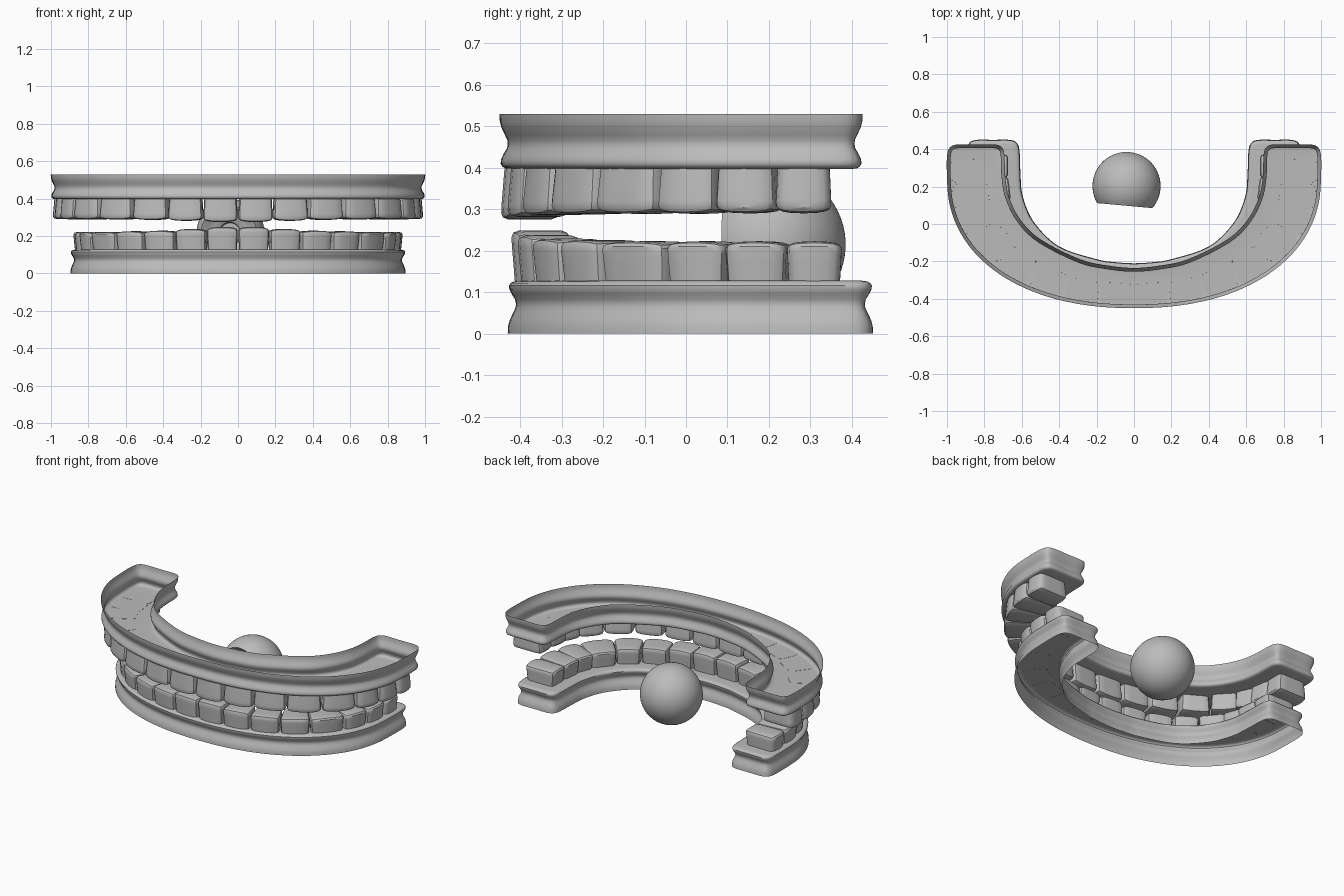
import bpy, bmesh, math
from mathutils import Vector, Matrix

if "Cube" in bpy.data.objects:
    bpy.data.objects.remove(bpy.data.objects["Cube"])

GREY = bpy.data.materials.new("plain grey")
GREY.diffuse_color = (0.5, 0.5, 0.5, 1)
GREY.use_nodes = True
GREY.node_tree.nodes["Principled BSDF"].inputs["Base Color"].default_value = GREY.diffuse_color
N = 2.2     # squareness of the dental arch


def finish(name, bm, angle=40):
    bmesh.ops.recalc_face_normals(bm, faces=bm.faces[:])
    me = bpy.data.meshes.new(name)
    bm.to_mesh(me)
    bm.free()
    me.materials.append(GREY)
    for p in me.polygons:
        p.use_smooth = True
    me.set_sharp_from_angle(angle=math.radians(angle))
    ob = bpy.data.objects.new(name, me)
    bpy.context.collection.objects.link(ob)
    return ob


def smooth_loop(pts, n=5):
    # closed Catmull-Rom through the points
    out, m = [], len(pts)
    for i in range(m):
        a, b, c, d = (pts[(i + k) % m] for k in (-1, 0, 1, 2))
        for s in range(n):
            t = s / n
            out.append(0.5 * (2 * b + (c - a) * t + (2 * a - 5 * b + 4 * c - d) * t * t
                              + (3 * b - a - 3 * c + d) * t ** 3))
    return out


def arch_outline(a, b, rest):
    half = []
    for i in range(13):
        t = math.radians(7.5 * i)
        half.append((a * max(0, math.sin(t)) ** (2 / N), 0.25 - b * max(0, math.cos(t)) ** (2 / N)))
    half += rest
    pts = [Vector(p) for p in half]
    pts += [Vector((-p[0], p[1])) for p in reversed(half[1:-1])]
    return smooth_loop(pts)


def gum(name, outline, levels):
    # horseshoe wall lofted from inset outlines, closed on the tooth side, open on the other
    n = len(outline)
    norms = []
    for i in range(n):
        t = (outline[(i + 1) % n] - outline[i - 1]).normalized()
        norms.append(Vector((-t.y, t.x)))      # points into the outline
    bm = bmesh.new()
    rings = [[bm.verts.new((*(p + q * inset), z)) for p, q in zip(outline, norms)]
             for z, inset in levels]
    for r0, r1 in zip(rings, rings[1:]):
        for i in range(n):
            j = (i + 1) % n
            bm.faces.new((r0[i], r0[j], r1[j], r1[i]))
    cap = bm.faces.new(rings[-1])
    cap.normal_update()
    bmesh.ops.triangulate(bm, faces=[cap])
    return finish(name, bm)


def tooth(bm, p0, p1, depth, z_root, z_tip, narrow):
    # rounded box whose front face runs from p0 to p1
    d = p1 - p0
    w = d.length * 0.5
    u = d.normalized()
    inward = Vector((-u.y, u.x))
    mid = (p0 + p1) / 2
    tb = bmesh.new()
    bmesh.ops.create_cube(tb, size=2)
    bmesh.ops.subdivide_edges(tb, edges=tb.edges[:], cuts=5, use_grid_fill=True)
    for v in tb.verts:
        # push grid lines toward the edges, then round the box, keeping the root end flat
        p = Vector([math.copysign(abs(c) ** 0.7, c) for c in v.co])
        zr = max(p.z, 0)
        f = (abs(p.x) ** 8 + abs(p.y) ** 8 + zr ** 8) ** (1 / 8)
        f = max(f, 1e-6) if max(abs(p.x), abs(p.y), zr) > 0.99 else 1
        p = Vector((p.x / f, p.y / f, p.z / f if p.z > 0 else p.z))
        tip = (p.z + 1) / 2
        back = (p.y + 1) / 2
        x = p.x * w * (1 - narrow * back) * (0.93 + 0.07 * tip)
        y = back * depth + 0.01 * (1 - tip) * (1 - 2 * back) - 0.012 * (1 - p.x ** 2) * (1 - back)
        z = z_root + (z_tip - z_root) * tip * (1 - 0.06 * p.x ** 2 * tip)
        if v.co.z < -0.99:
            z = z_root
        q = mid + u * x + inward * y
        v.co = (q.x, q.y, z)
    tmp = bpy.data.meshes.new("tmp")
    tb.to_mesh(tmp)
    tb.free()
    bm.from_mesh(tmp)
    bpy.data.meshes.remove(tmp)


def tooth_row(name, a, b, xs, ys, z_root, tips):
    pts = [Vector((x, 0.25 - b * (1 - (x / a) ** N) ** (1 / N))) for x in xs]
    for y in ys:
        s = max(0, (0.25 - y) / b)
        pts.append(Vector((a * (1 - s ** N) ** (1 / N), y)))
    bm = bmesh.new()
    depths = [.13, .13, .14, .16, .18, .19, .2, .2]
    narrows = [.08, .12, .16, .22, .25, .2, .1, .04]
    for i in range(8):
        tooth(bm, pts[i], pts[i + 1], depths[i], z_root, tips[i], narrows[i])
    # mirror to the other side
    dup = bmesh.ops.duplicate(bm, geom=bm.verts[:] + bm.edges[:] + bm.faces[:])["geom"]
    for v in dup:
        if isinstance(v, bmesh.types.BMVert):
            v.co.x *= -1
    return finish(name, bm, 35)


# gums
upper = arch_outline(1.0, 0.70, [
    (1, .36), (.985, .408), (.945, .425), (.84, .425), (.745, .425), (.708, .41), (.693, .37),
    (.688, .25), (.667, .14), (.605, .02), (.5, -.082), (.29, -.188), (.14, -.222), (0, -.235)])
gum("upper_gum", upper, [(.53, 0), (.512, .001), (.497, .005), (.48, .013), (.467, .019),
                         (.457, .02), (.447, .018), (.433, .01), (.42, .004), (.41, .003),
                         (.403, .007), (.399, .014), (.397, .028)])

lower = arch_outline(0.895, 0.68, [
    (.895, .38), (.88, .433), (.84, .45), (.755, .45), (.667, .45), (.628, .435), (.612, .39),
    (.607, .27), (.595, .15), (.535, .01), (.4, -.12), (.2, -.188), (.1, -.204), (0, -.21)])
gum("lower_gum", lower, [(0, 0), (.018, .001), (.033, .005), (.05, .013), (.063, .019),
                         (.072, .02), (.082, .018), (.095, .01), (.107, .004), (.116, .003),
                         (.122, .007), (.126, .014), (.128, .028)])

# teeth
tooth_row("upper_teeth", .98, .69, [0, .19, .38, .57, .75], [-.077, .066, .215, .352],
          .398, [.275, .281, .286, .288, .289, .289, .29, .29])
tooth_row("lower_teeth", .87, .665, [0, .17, .34, .51, .66], [-.055, .09, .242, .377],
          .127, [.249, .238, .229, .226, .223, .223, .223, .223])

# eyeball with a hollow iris and pupil, turned about its front axis
R, cut = .182, .105
prof = []
end = math.acos(cut / R)
for i in range(25):
    t = math.pi + (end - math.pi) * i / 24
    prof.append((R * math.sin(t), R * math.cos(t)))
prof += [(.14, .1), (.12, .08), (.09, .062), (.065, .055), (.058, .048), (.055, .02), (0, .015)]
bm = bmesh.new()
vs = [bm.verts.new((r, 0, z)) for r, z in prof]
es = [bm.edges.new(p) for p in zip(vs, vs[1:])]
bmesh.ops.spin(bm, geom=vs + es, axis=(0, 0, 1), cent=(0, 0, 0), angle=2 * math.pi, steps=48)
bmesh.ops.remove_doubles(bm, verts=bm.verts[:], dist=1e-4)
aim = Vector((-.09, -1, 0)).to_track_quat('Z', 'Y').to_matrix().to_4x4()
bm.transform(Matrix.Translation((-.04, .203, .215)) @ aim)
finish("eyeball", bm, 35)
